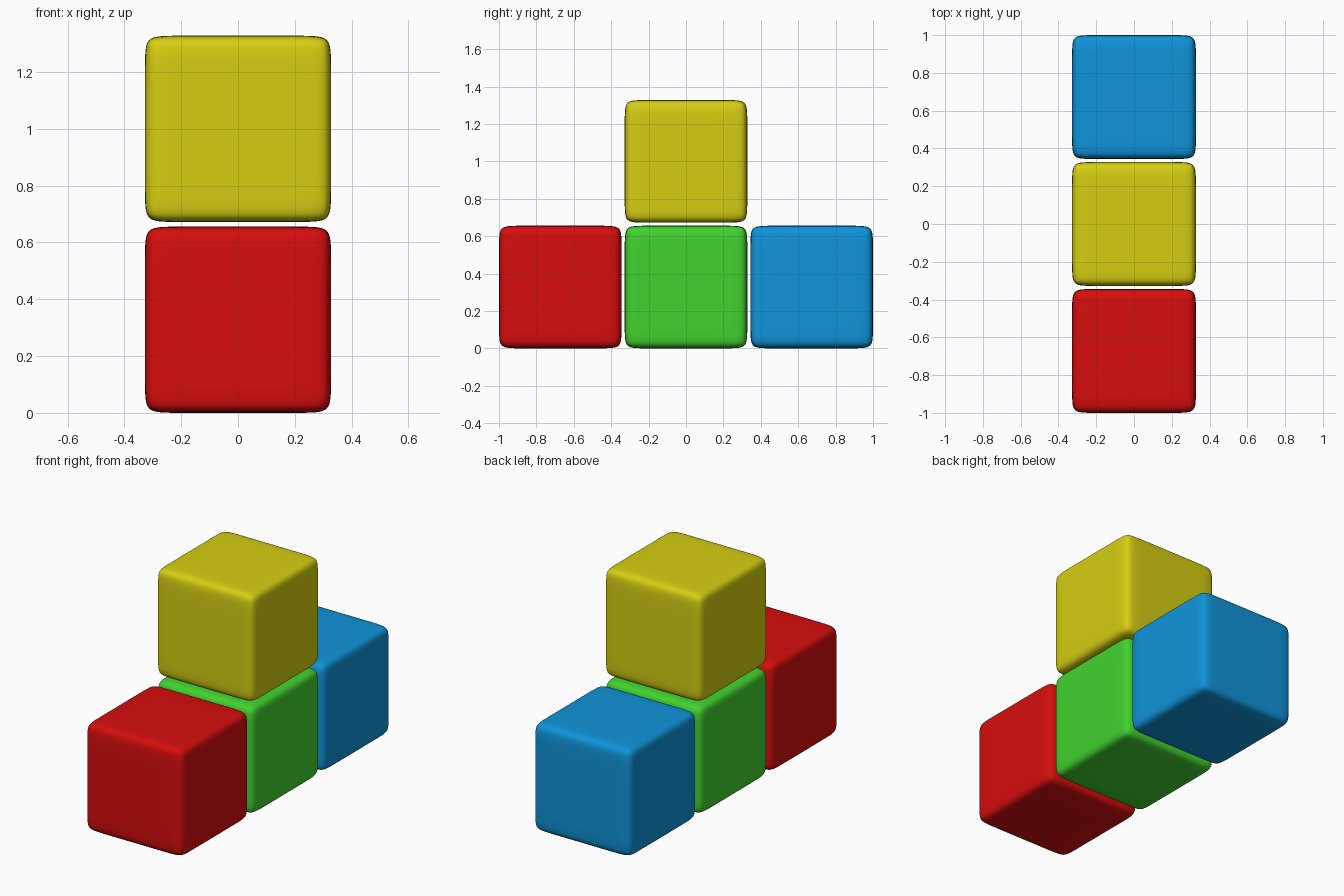
import bpy, bmesh

if "Cube" in bpy.data.objects:
    bpy.data.objects.remove(bpy.data.objects["Cube"])

HALF = 0.328      # half the block width
PITCH = 0.672     # distance between neighbouring block centres
LOOP = 0.235      # position of the supporting loops that keep the edges tight


def material(name, rgb):
    m = bpy.data.materials.new(name)
    m.diffuse_color = (*rgb, 1.0)
    m.use_nodes = True
    m.node_tree.nodes["Principled BSDF"].inputs["Base Color"].default_value = m.diffuse_color
    return m


def soft_block(name, location, mat):
    # Cube with two supporting loops per axis, rounded by subdivision
    bm = bmesh.new()
    bmesh.ops.create_cube(bm, size=2.0)
    bmesh.ops.subdivide_edges(bm, edges=bm.edges[:], cuts=2, use_grid_fill=True)
    for v in bm.verts:
        for i in range(3):
            size = HALF if abs(v.co[i]) > 0.9 else LOOP
            v.co[i] = size if v.co[i] > 0 else -size
    for f in bm.faces:
        f.smooth = True
    mesh = bpy.data.meshes.new(name)
    bm.to_mesh(mesh)
    bm.free()
    mesh.materials.append(mat)
    obj = bpy.data.objects.new(name, mesh)
    obj.location = location
    bpy.context.collection.objects.link(obj)
    sub = obj.modifiers.new("rounding", 'SUBSURF')
    sub.levels = sub.render_levels = 3
    return obj


# Row of three blocks with a fourth on top of the middle one
blocks = [
    ("front_block", -PITCH, 0, "red", (0.68, 0.004, 0.004)),
    ("middle_block", 0, 0, "green", (0.053, 0.65, 0.028)),
    ("back_block", PITCH, 0, "blue", (0.005, 0.296, 0.70)),
    ("top_block", 0, PITCH, "yellow", (0.67, 0.62, 0.006)),
]
for name, y, z, colour, rgb in blocks:
    soft_block(name, (0, y, HALF + z), material(colour, rgb))
